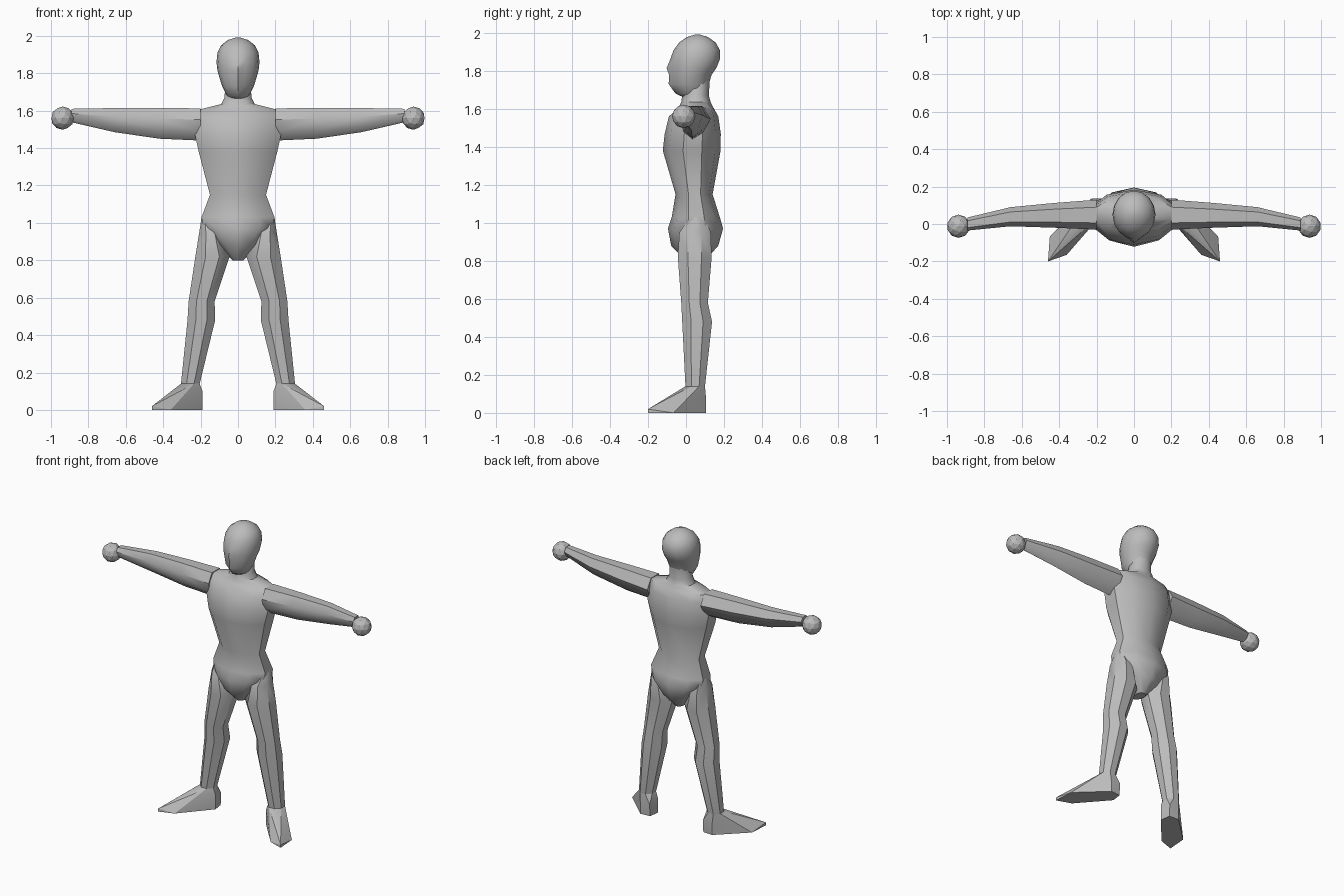
import bpy, bmesh, math
from mathutils import Vector

if "Cube" in bpy.data.objects:
    bpy.data.objects.remove(bpy.data.objects["Cube"])

# One plain grey for the whole figure
grey = bpy.data.materials.new("plain grey")
grey.use_nodes = True
grey.diffuse_color = (0.5, 0.5, 0.5, 1)
grey.node_tree.nodes["Principled BSDF"].inputs["Base Color"].default_value = (0.5, 0.5, 0.5, 1)


def finish(name, bm, smooth):
    bmesh.ops.recalc_face_normals(bm, faces=bm.faces)
    mesh = bpy.data.meshes.new(name)
    bm.to_mesh(mesh)
    bm.free()
    mesh.materials.append(grey)
    obj = bpy.data.objects.new(name, mesh)
    bpy.context.collection.objects.link(obj)
    bpy.ops.object.select_all(action='DESELECT')
    obj.select_set(True)
    bpy.context.view_layer.objects.active = obj
    if smooth:
        bpy.ops.object.shade_smooth_by_angle(angle=math.radians(smooth))
    return obj


def loft(name, rings, smooth):
    """Skin a list of closed point rings and cap both ends."""
    bm = bmesh.new()
    loops = [[bm.verts.new(p) for p in ring] for ring in rings]
    n = len(loops[0])
    for a, b in zip(loops, loops[1:]):
        for i in range(n):
            j = (i + 1) % n
            bm.faces.new((a[i], a[j], b[j], b[i]))
    bm.faces.new(loops[0])
    bm.faces.new(loops[-1])
    return finish(name, bm, smooth)


def fit(shape, u0, u1, v0, v1):
    """Stretch a unit outline to the given box."""
    return [((u0 + u1) / 2 + u * (u1 - u0) / 2, (v0 + v1) / 2 + v * (v1 - v0) / 2)
            for u, v in shape]


def oval(n):
    return [(math.sin(2 * math.pi * i / n), -math.cos(2 * math.pi * i / n)) for i in range(n)]


# Torso with neck and pelvis: height, half width, front, back
half = [(0, -1), (.62, -.78), (1, -.3), (1, .35), (.64, .82), (0, 1)]
body_shape = half + [(-u, v) for u, v in half[-2:0:-1]]
torso = [(1.75, .065, .0, .125), (1.67, .073, -.02, .12), (1.635, .09, -.025, .13),
         (1.605, .21, -.04, .145), (1.56, .222, -.09, .17), (1.47, .23, -.112, .183),
         (1.38, .21, -.122, .182), (1.15, .15, -.055, .14), (1.03, .195, -.075, .178),
         (.97, .185, -.095, .195), (.88, .105, -.078, .17), (.8, .03, .0, .1)]
loft("torso", [[(x, y, z) for x, y in fit(body_shape, -w, w, f, b)]
               for z, w, f, b in torso], 40)

# Head: height, half width, front, back, nose ridge
head = [(1.655, .035, .0, .08, 0), (1.68, .06, -.045, .1, .01), (1.73, .085, -.075, .12, .016),
        (1.78, .1, -.075, .135, .015), (1.815, .11, -.08, .16, .022), (1.86, .115, -.078, .178, .005),
        (1.91, .11, -.065, .178, 0), (1.95, .09, -.035, .155, 0), (1.978, .053, .005, .115, 0),
        (1.99, .015, .045, .075, 0)]
rings = []
for z, w, f, b, nose in head:
    ring = [(x, y, z) for x, y in fit(oval(16), -w, w, f, b)]
    ring[0] = (0, f - nose, z)
    rings.append(ring)
loft("head", rings, 50)

# Limb sections
arm_shape = [(-1, .3), (-.55, 1), (.5, 1), (1, .25), (.5, -.6), (-.2, -1), (-.8, -.55)]
arm = [(.2, -.03, .13, 1.44, 1.612), (.42, -.02, .113, 1.45, 1.615),
       (.66, -.012, .09, 1.485, 1.614), (.89, -.035, .035, 1.538, 1.61)]
leg_shape = [(-.4, -1), (.4, -1), (1, -.4), (1, .4), (.4, 1), (-.4, 1), (-1, .4), (-1, -.4)]
leg = [(1.03, .14, .195, .02, .1), (.95, .09, .207, -.035, .13), (.82, .045, .228, -.043, .135),
       (.58, .125, .264, -.025, .115), (.48, .122, .27, -.02, .137),
       (.14, .205, .305, -.003, .1), (.07, .2, .3, .0, .1)]
foot = [(.19, .03, .0), (.2, .1, .0), (.27, .105, .0), (.45, -.065, .0), (.46, -.2, .0),
        (.46, -.2, .02), (.36, -.165, .0), (.19, .03, .1), (.2, .105, .08), (.27, .105, .08),
        (.4, -.12, .06)]
ankle = [(x, y, .14) for x, y in fit(leg_shape, .205, .305, -.003, .1)]

for side, s in (("left", 1), ("right", -1)):
    loft(side + "_arm", [[(s * x, y, z) for y, z in fit(arm_shape, f, b, lo, hi)]
                         for x, f, b, lo, hi in arm], 40)
    loft(side + "_leg", [[(s * x, y, z) for x, y in fit(leg_shape, i, o, f, b)]
                         for z, i, o, f, b in leg], 40)

    # Foot turned outwards, as one faceted wedge
    bm = bmesh.new()
    for x, y, z in foot + ankle:
        bm.verts.new((s * x, y, z))
    hull = bmesh.ops.convex_hull(bm, input=bm.verts)
    spare = [v for v in bm.verts if not v.link_faces]
    bmesh.ops.delete(bm, geom=spare, context='VERTS')
    finish(side + "_foot", bm, 25)

    # Faceted fist
    bm = bmesh.new()
    bmesh.ops.create_icosphere(bm, subdivisions=2, radius=.062)
    bmesh.ops.translate(bm, verts=bm.verts, vec=Vector((s * .938, -.012, 1.56)))
    finish(side + "_hand", bm, 0)
